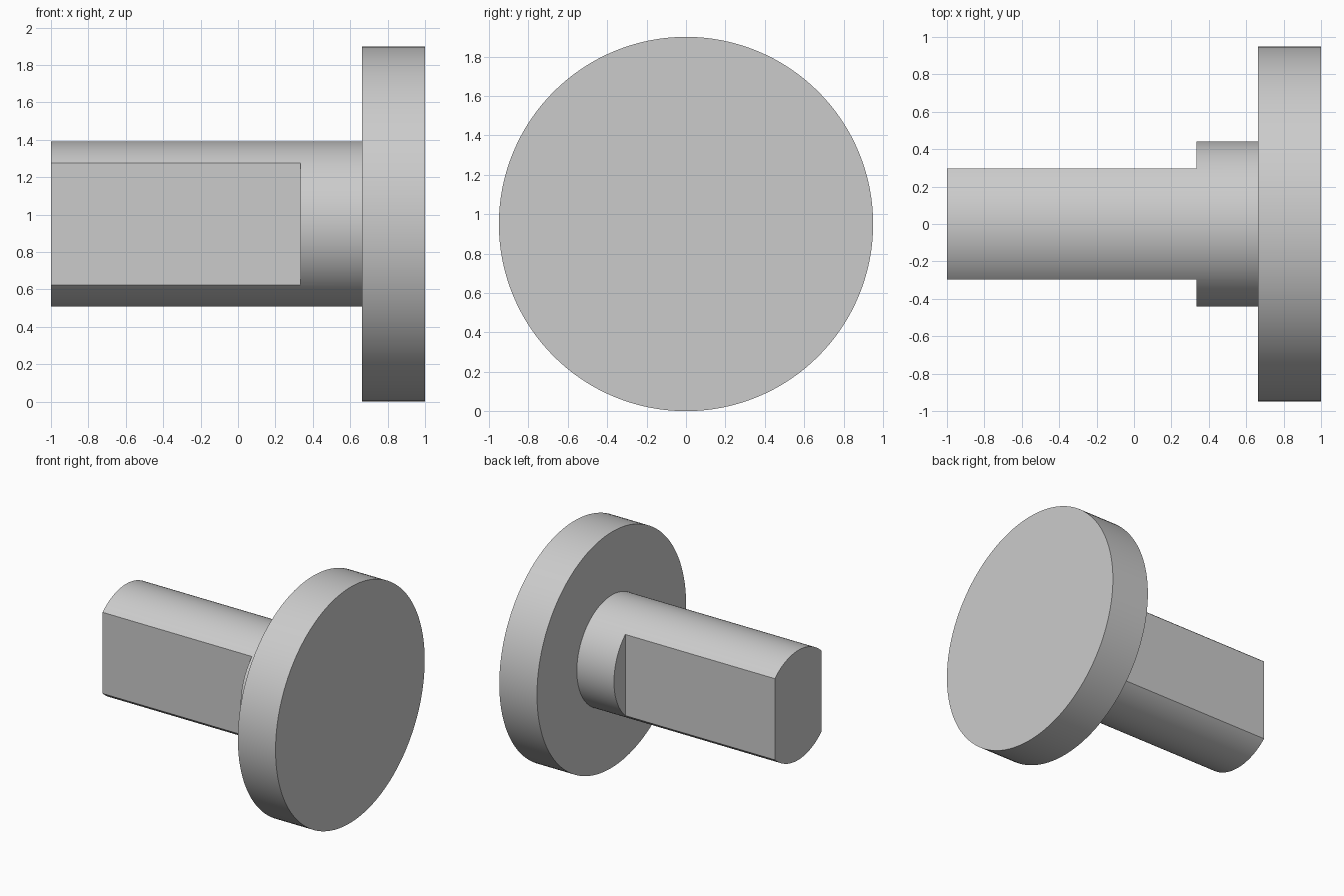
import bpy, bmesh, math
from mathutils import Matrix, Vector

cube = bpy.data.objects.get("Cube")
if cube:
    bpy.data.objects.remove(cube, do_unlink=True)

AXIS_Z = 0.95
FLANGE_R, SHAFT_R = 0.95, 0.442
SHAFT_END, FLAT_END, FLANGE_BACK, FLANGE_FACE = -1.0, 0.333, 0.664, 1.0
FLAT_Y = 0.297
SEGMENTS = 128

steel = bpy.data.materials.new("plain grey")
steel.use_nodes = True
grey = (0.6, 0.6, 0.6, 1)
steel.diffuse_color = grey
steel.node_tree.nodes["Principled BSDF"].inputs["Base Color"].default_value = grey


def add_object(name, bm):
    bmesh.ops.recalc_face_normals(bm, faces=bm.faces)
    mesh = bpy.data.meshes.new(name)
    bm.to_mesh(mesh)
    bm.free()
    obj = bpy.data.objects.new(name, mesh)
    obj.data.materials.append(steel)
    bpy.context.collection.objects.link(obj)
    return obj


# Turned body: shaft and flange as one lathed solid along x
bm = bmesh.new()
profile = [(SHAFT_END, SHAFT_R), (FLANGE_BACK, SHAFT_R),
           (FLANGE_BACK, FLANGE_R), (FLANGE_FACE, FLANGE_R)]
rings = []
for x, r in profile:
    angles = [2 * math.pi * i / SEGMENTS for i in range(SEGMENTS)]
    rings.append([bm.verts.new((x, r * math.cos(a), AXIS_Z + r * math.sin(a)))
                  for a in angles])
for a, b in zip(rings, rings[1:]):
    for i in range(SEGMENTS):
        j = (i + 1) % SEGMENTS
        bm.faces.new((a[i], a[j], b[j], b[i]))
bm.faces.new(rings[0])
bm.faces.new(rings[-1])
body = add_object("flanged_shaft", bm)
bpy.context.view_layer.objects.active = body
body.select_set(True)

# Two parallel flats milled along the front and back of the shaft
for side, label in ((-1, "front"), (1, "back")):
    bm = bmesh.new()
    length, depth = 2.0, 0.5
    centre = Vector((FLAT_END - length / 2, side * (FLAT_Y + depth / 2), AXIS_Z))
    bmesh.ops.create_cube(bm, size=1, matrix=Matrix.Translation(centre)
                          @ Matrix.Diagonal((length, depth, 1.5, 1)))
    cutter = add_object(label + "_flat_cutter", bm)
    cutter.hide_render = True
    cut = body.modifiers.new(label + "_flat", "BOOLEAN")
    cut.operation = "DIFFERENCE"
    cut.solver = "EXACT"
    cut.object = cutter
    bpy.ops.object.modifier_apply(modifier=cut.name)
    bpy.data.objects.remove(cutter, do_unlink=True)

bpy.ops.object.shade_smooth_by_angle(angle=math.radians(30))
